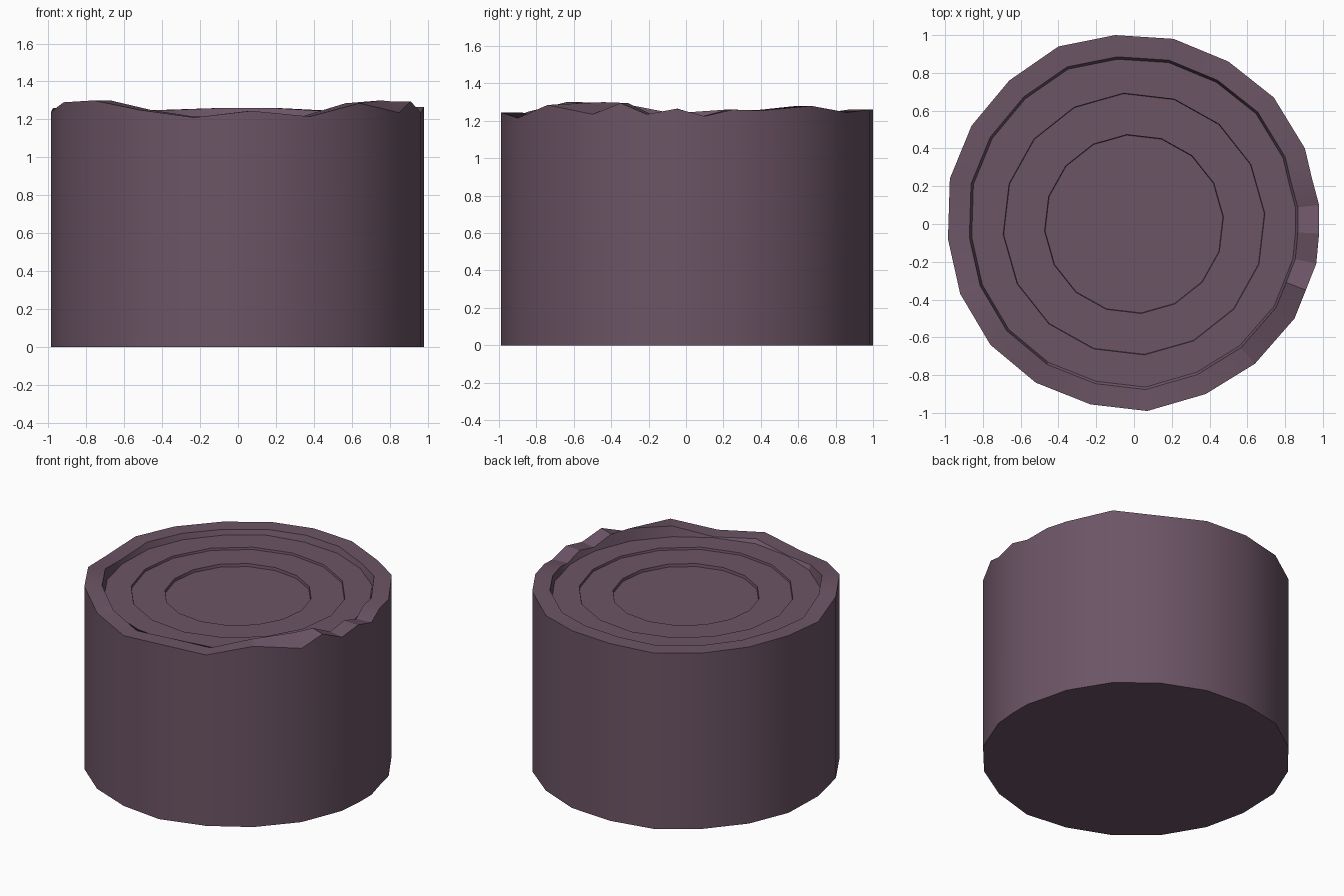
import bpy, bmesh, math

if "Cube" in bpy.data.objects:
    bpy.data.objects.remove(bpy.data.objects["Cube"])

# Bark outline with rim height, counter-clockwise: x, y, z
OUTLINE = [
    (.98, .10, 1.225), (.94, .25, 1.26), (.905, .40, 1.255), (.74, .67, 1.28),
    (.50, .86, 1.245), (.21, .98, 1.26), (-.10, 1.0, 1.26), (-.40, .94, 1.25),
    (-.66, .76, 1.25), (-.86, .52, 1.255), (-.975, .24, 1.26), (-.985, -.08, 1.24),
    (-.92, -.37, 1.29), (-.76, -.64, 1.30), (-.52, -.84, 1.25), (-.23, -.955, 1.21),
    (.07, -.99, 1.245), (.38, -.90, 1.215), (.64, -.74, 1.285), (.85, -.50, 1.235),
    (.91, -.35, 1.295), (.965, -.21, 1.235), (.98, -.05, 1.265)]
# Growth rings: radius, height outside, height inside
RINGS = [(.695, 1.215, 1.20), (.475, 1.20, 1.18), (.328, 1.18, 1.16)]

bm = bmesh.new()


def loop(points):
    verts = [bm.verts.new(p) for p in points]
    return [bm.edges.new((a, b)) for a, b in zip(verts, verts[1:] + verts[:1])], verts


def circle(r, z, n=16):
    return loop([(r * math.cos(math.tau * i / n + .08), r * math.sin(math.tau * i / n + .08), z)
                 for i in range(n)])


def bridge(a, b):
    bmesh.ops.bridge_loops(bm, edges=a[0] + b[0])


# Bark side, chipped rim and the steep wall inside it
base = loop([(x, y, 0) for x, y, z in OUTLINE])
bm.faces.new(base[1][::-1])
rim = loop(OUTLINE)
bridge(base, rim)
inner = loop([(x * .885, y * .885, 1.30 if z == 1.235 and y == -.50 else z)
              for x, y, z in OUTLINE])
bridge(rim, inner)
last = loop([(x * .872, y * .872, 1.215) for x, y, z in OUTLINE])
bridge(inner, last)

# Stepped growth rings going down to the heartwood
for r, z_out, z_in in RINGS:
    lip = circle(r, z_out)
    bridge(last, lip)
    last = circle(r - .003, z_in)
    bridge(lip, last)
bm.faces.new(last[1])

bmesh.ops.recalc_face_normals(bm, faces=bm.faces[:])
mesh = bpy.data.meshes.new("tree_stump")
bm.to_mesh(mesh)
bm.free()
stump = bpy.data.objects.new("tree_stump", mesh)
bpy.context.collection.objects.link(stump)

wood = bpy.data.materials.new("dark_wood")
wood.diffuse_color = (.15, .09, .13, 1)
wood.use_nodes = True
wood.node_tree.nodes["Principled BSDF"].inputs["Base Color"].default_value = wood.diffuse_color
mesh.materials.append(wood)

bpy.context.view_layer.objects.active = stump
stump.select_set(True)
bpy.ops.object.shade_smooth_by_angle(angle=math.radians(25))
